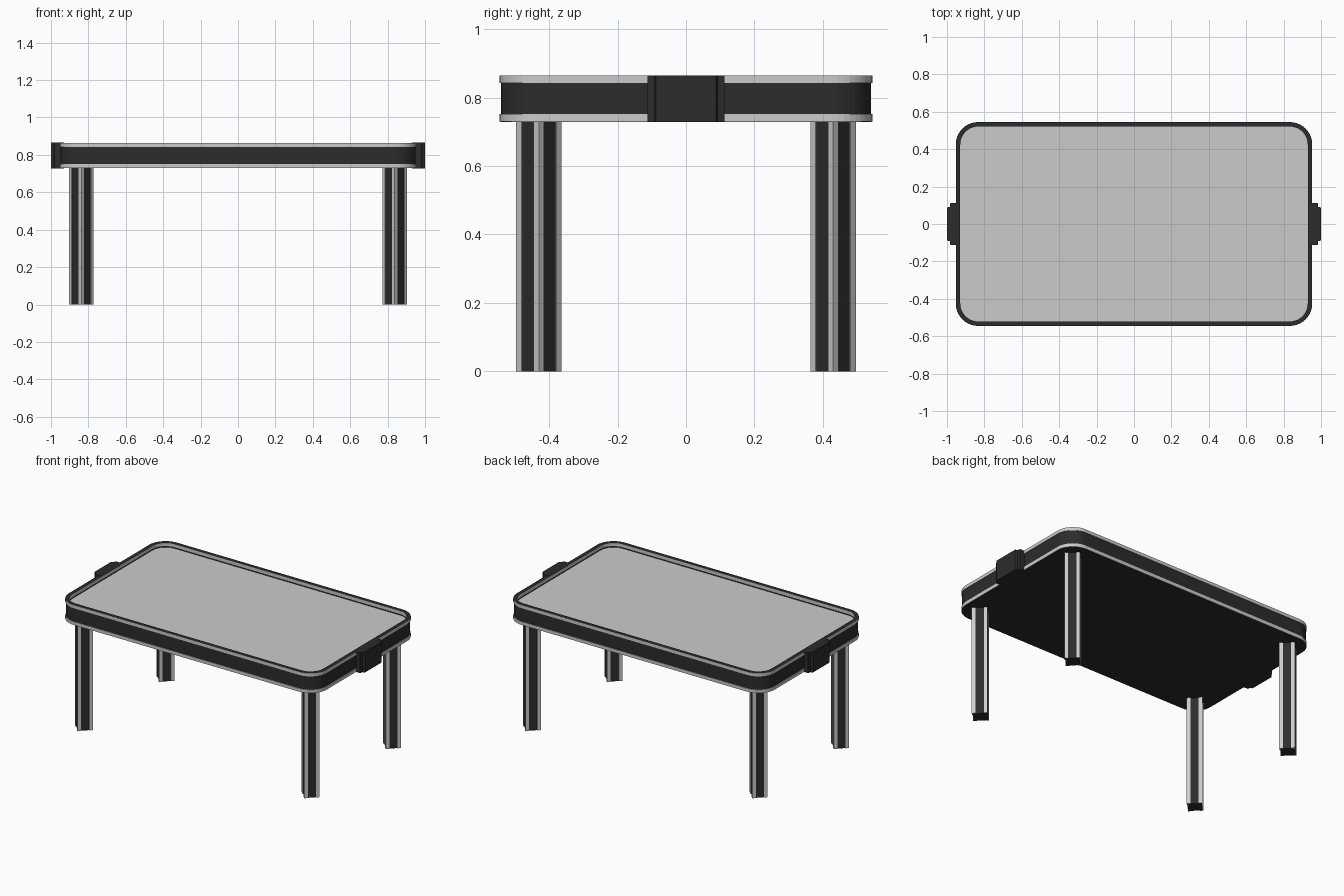
import bpy, bmesh, math

if "Cube" in bpy.data.objects:
    bpy.data.objects.remove(bpy.data.objects["Cube"])

dark = bpy.data.materials.new("dark_laminate")
dark.diffuse_color = (0.025, 0.025, 0.025, 1)
dark.use_nodes = True
dark.node_tree.nodes["Principled BSDF"].inputs["Base Color"].default_value = dark.diffuse_color
grey = bpy.data.materials.new("grey_trim")
grey.diffuse_color = (0.6, 0.6, 0.6, 1)
grey.use_nodes = True
grey.node_tree.nodes["Principled BSDF"].inputs["Base Color"].default_value = grey.diffuse_color


def finish(name, bm, mats):
    bmesh.ops.recalc_face_normals(bm, faces=bm.faces)
    me = bpy.data.meshes.new(name)
    bm.to_mesh(me)
    bm.free()
    for m in mats:
        me.materials.append(m)
    ob = bpy.data.objects.new(name, me)
    bpy.context.collection.objects.link(ob)
    return ob


def rounded_rect(hx, hy, r, seg=10):
    pts = []
    for i, (sx, sy) in enumerate([(1, 1), (-1, 1), (-1, -1), (1, -1)]):
        for k in range(seg + 1):
            a = math.pi / 2 * (i + k / seg)
            pts.append((sx * (hx - r) + r * math.cos(a), sy * (hy - r) + r * math.sin(a)))
    return pts


def prism(name, pts, z0, z1, mat):
    bm = bmesh.new()
    lo = [bm.verts.new((x, y, z0)) for x, y in pts]
    hi = [bm.verts.new((x, y, z1)) for x, y in pts]
    bm.faces.new(lo)
    bm.faces.new(hi)
    n = len(pts)
    for i in range(n):
        j = (i + 1) % n
        bm.faces.new((lo[i], lo[j], hi[j], hi[i]))
    return finish(name, bm, [mat])


def ring(name, outer, inner, z0, z1, mats):
    """Hollow rounded frame; the second material goes on its top face."""
    bm = bmesh.new()
    loops = [[bm.verts.new((x, y, z)) for x, y in p]
             for p, z in ((outer, z0), (outer, z1), (inner, z1), (inner, z0))]
    n = len(outer)
    for a in range(4):
        p, q = loops[a], loops[(a + 1) % 4]
        for i in range(n):
            j = (i + 1) % n
            f = bm.faces.new((p[i], p[j], q[j], q[i]))
            f.material_index = 1 if a == 1 and len(mats) > 1 else 0
    return finish(name, bm, mats)


# Table body: dark apron, grey trims standing slightly proud, recessed playfield
HX, HY, R = 0.953, 0.545, 0.12
outer = rounded_rect(HX, HY, R)
band = rounded_rect(HX - 0.004, HY - 0.004, R - 0.004)
inner = rounded_rect(HX - 0.024, HY - 0.024, R - 0.024)
ring("upper_trim", outer, inner, 0.842, 0.864, [grey, dark])
ring("apron", band, inner, 0.752, 0.842, [dark])
ring("lower_trim", outer, inner, 0.73, 0.752, [grey])
prism("playfield", inner, 0.80, 0.834, grey)
prism("underside", rounded_rect(HX - 0.003, HY - 0.003, R - 0.003), 0.729, 0.74, dark)

# Goal boxes at both ends, with bevelled outer corners
for side, s in (("right", 1), ("left", -1)):
    prof = [(0.93, -0.112), (0.982, -0.112), (0.985, -0.092), (1.0, -0.088),
            (1.0, 0.088), (0.985, 0.092), (0.982, 0.112), (0.93, 0.112)]
    prism(side + "_goal", [(s * x, y) for x, y in prof], 0.728, 0.865, dark)

# Legs: square posts turned 45 degrees, dark core with grey corner strips
CORE, EDGE, STRIP, T = 0.061, 0.0665, 0.022, 0.008
for sx, nx in ((1, "right"), (-1, "left")):
    for sy, ny in ((1, "back"), (-1, "front")):
        cx, cy = sx * 0.838, sy * 0.43
        core = [(cx + CORE * math.cos(i * math.pi / 2), cy + CORE * math.sin(i * math.pi / 2))
                for i in range(4)]
        prism(f"{ny}_{nx}_leg", core, 0, 0.735, dark)
        d, t = STRIP / math.sqrt(2), T / math.sqrt(2)
        for i in range(4):
            c, s = math.cos(i * math.pi / 2), math.sin(i * math.pi / 2)
            angle = [(EDGE, 0), (EDGE - d, d), (EDGE - d - t, d - t),
                     (EDGE - 2 * t, 0), (EDGE - d - t, t - d), (EDGE - d, -d)]
            prism(f"{ny}_{nx}_leg_strip_{i + 1}",
                  [(cx + x * c - y * s, cy + x * s + y * c) for x, y in angle], 0, 0.735, grey)
